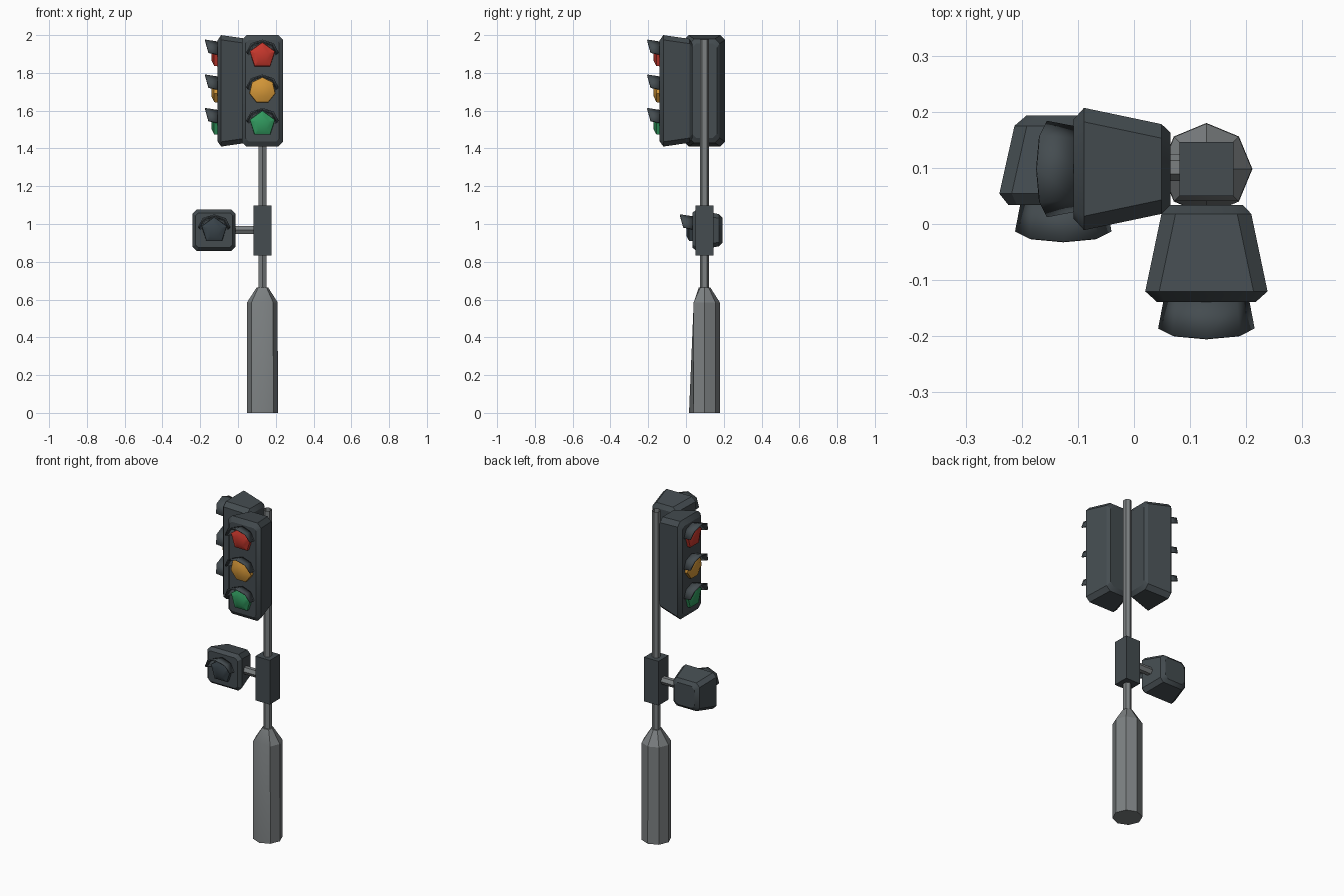
import bpy
import bmesh
from math import cos, sin, pi, radians
from mathutils import Matrix, Vector

if "Cube" in bpy.data.objects:
    bpy.data.objects.remove(bpy.data.objects["Cube"])

POLE = Vector((0.129, 0.098, 0))


def material(name, rgb):
    mat = bpy.data.materials.new(name)
    mat.use_nodes = True
    mat.diffuse_color = (*rgb, 1)
    bsdf = next(n for n in mat.node_tree.nodes if n.type == "BSDF_PRINCIPLED")
    bsdf.inputs["Base Color"].default_value = (*rgb, 1)
    return mat


steel = material("grey steel", (0.2, 0.215, 0.22))
housing = material("dark housing", (0.058, 0.072, 0.08))
unlit = material("unlit lens", (0.04, 0.055, 0.066))
red = material("red lens", (0.56, 0.038, 0.025))
amber = material("amber lens", (0.66, 0.31, 0.04))
green = material("green lens", (0.03, 0.31, 0.11))


def loft(name, rings, mat, place=Matrix(), caps=True, closed=True):
    """Skin equal-length rings of points into one object."""
    bm = bmesh.new()
    rows = [[bm.verts.new(p) for p in ring] for ring in rings]
    n = len(rows[0])
    for a, b in zip(rows, rows[1:]):
        for i in range(n if closed else n - 1):
            j = (i + 1) % n
            bm.faces.new((a[i], a[j], b[j], b[i]))
    if caps:
        bm.faces.new(rows[0])
        bm.faces.new(rows[-1])
    bmesh.ops.remove_doubles(bm, verts=bm.verts, dist=1e-5)
    bmesh.ops.recalc_face_normals(bm, faces=bm.faces)
    mesh = bpy.data.meshes.new(name)
    bm.to_mesh(mesh)
    bm.free()
    mesh.materials.append(mat)
    for poly in mesh.polygons:
        poly.use_smooth = True
    mesh.set_sharp_from_angle(angle=radians(30))
    obj = bpy.data.objects.new(name, mesh)
    obj.matrix_world = place
    bpy.context.scene.collection.objects.link(obj)
    return obj


def circle(sides, r, z):
    """Horizontal ring with a corner pointing to +y."""
    return [Vector((r * sin(2 * pi * i / sides), r * cos(2 * pi * i / sides), z))
            for i in range(sides)]


def chamfered(hx, hz, y, c):
    """Upright rectangle with cut corners."""
    quarter = [(hx, hz - c), (hx - c, hz)]
    half = quarter + [(-x, z) for x, z in reversed(quarter)]
    return [(x, y, z) for x, z in half + [(-x, -z) for x, z in half]]


def lens(name, sides, y, z, mat, place):
    """Shallow dome bulging to the front."""
    def ring(r, depth):
        return [(p.x, y - depth, z + p.y) for p in circle(sides, r, 0)]
    loft(name, [ring(0.071, -0.004), ring(0.069, 0.018), ring(0.035, 0.032)], mat, place)


def visor(name, y, z, place):
    """Flared half-octagon hood with a forward-leaning rim."""
    angles = [pi * i / 4 for i in range(5)]
    back = [(0.073 * cos(a), y + 0.004, z + 0.004 + 0.066 * sin(a)) for a in angles]
    rim = [(0.083 * cos(a), y - 0.048 - 0.018 * sin(a), z + 0.015 + 0.066 * sin(a))
           for a in angles]
    hood = loft(name, [back, rim], housing, place, caps=False, closed=False)
    mod = hood.modifiers.new("thickness", "SOLIDIFY")
    mod.thickness = 0.007
    mod.offset = 0


# Tapered base, its front corner flattened at the shoulder
shoulder = circle(8, 0.081, 0.585)
shoulder[4].y = shoulder[3].y
at_pole = Matrix.Translation(POLE)
loft("base", [circle(8, 0.082, 0), shoulder, circle(8, 0.03, 0.665)], steel, at_pole)

# Open pole
loft("pole", [circle(6, 0.024, 0.6), circle(6, 0.024, 1.977)], steel, at_pole, caps=False)

# Control box on the pole
box = [[(x * 0.048, y * 0.048, z) for x, y in ((-1, -1), (1, -1), (1, 1), (-1, 1))]
       for z in (0.832, 1.098)]
loft("control_box", box, housing, at_pole)

# Two three-lamp signal heads turned about the pole
LAMPS = (("red", 5, 0.187, red), ("amber", 7, 0.002, amber), ("green", 5, -0.175, green))
for side, turn in (("front", 0), ("right", -90)):
    place = (Matrix.Translation(POLE + Vector((0, 0, 1.705)))
             @ Matrix.Rotation(radians(turn), 4, "Z"))
    rings = [chamfered(0.065, 0.25, -0.064, 0.022), chamfered(0.08, 0.275, -0.08, 0.025),
             chamfered(0.109, 0.295, -0.218, 0.025), chamfered(0.088, 0.268, -0.237, 0.015)]
    loft(side + "_signal_housing", rings, housing, place)
    for colour, sides, z, mat in LAMPS:
        lens(f"{side}_{colour}_lens", sides, -0.237, z, mat, place)
        visor(f"{side}_{colour}_visor", -0.237, z, place)

# Small pedestrian head
place = Matrix.Translation((-0.126, 0.034, 0.967))
rings = [chamfered(0.066, 0.066, 0.159, 0.02), chamfered(0.087, 0.085, 0.141, 0.022),
         chamfered(0.114, 0.109, 0.02, 0.022), chamfered(0.098, 0.092, 0, 0.015)]
loft("pedestrian_housing", rings, housing, place)
lens("pedestrian_lens", 5, 0, 0, unlit, place)
visor("pedestrian_visor", 0, 0, place)

# Arm from the box to the pedestrian head
place = Matrix.Translation((0.09, 0.101, 0.968)) @ Matrix.Rotation(radians(-90), 4, "Y")
loft("pedestrian_arm", [circle(6, 0.024, 0), circle(6, 0.024, 0.13)], steel, place)
